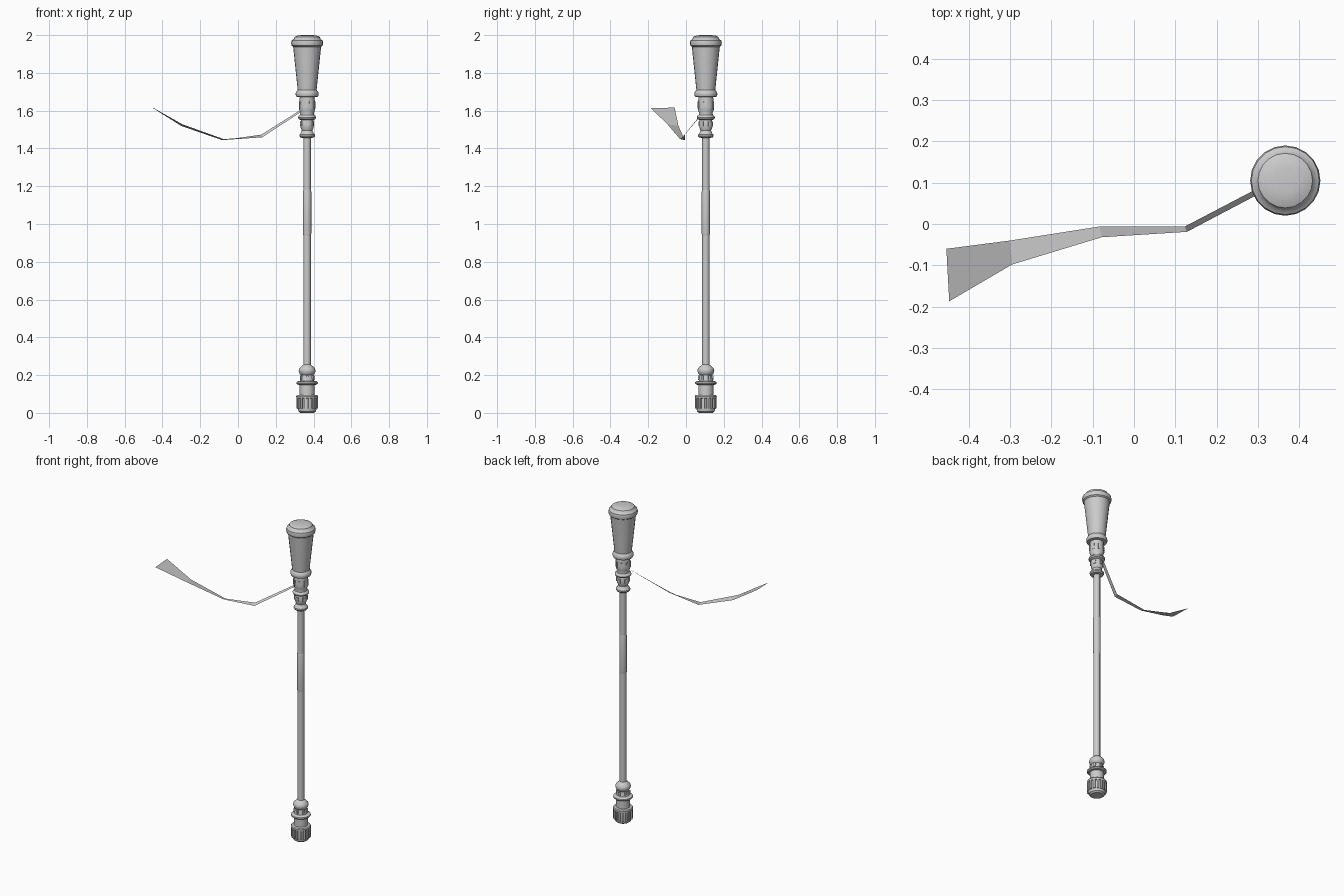
import bpy, bmesh
from math import sin, cos, pi
from mathutils import Matrix, Vector

CX, CY = 0.366, 0.105   # staff axis
SIDES = 20


def make_object(name, bm, smooth=True):
    bmesh.ops.recalc_face_normals(bm, faces=bm.faces)
    me = bpy.data.meshes.new(name)
    bm.to_mesh(me)
    bm.free()
    ob = bpy.data.objects.new(name, me)
    bpy.context.collection.objects.link(ob)
    if smooth:
        bpy.ops.object.select_all(action='DESELECT')
        ob.select_set(True)
        bpy.context.view_layer.objects.active = ob
        bpy.ops.object.shade_smooth_by_angle(angle=0.6)
    return ob


def lathe(name, profile, sides=SIDES):
    """Closed solid turned round the staff axis from (radius, z) points."""
    bm = bmesh.new()
    rings = []
    for r, z in profile:
        rings.append([bm.verts.new((CX + r * cos(2 * pi * i / sides),
                                    CY + r * sin(2 * pi * i / sides), z))
                      for i in range(sides)])
    for a, b in zip(rings, rings[1:]):
        for i in range(sides):
            j = (i + 1) % sides
            bm.faces.new((a[i], a[j], b[j], b[i]))
    bm.faces.new(rings[0])
    bm.faces.new(rings[-1])
    return make_object(name, bm)


def studs(name, count, radius, z, size, turn=0.0):
    """Small blocks spaced evenly round the axis."""
    bm = bmesh.new()
    for i in range(count):
        m = (Matrix.Translation((CX, CY, z))
             @ Matrix.Rotation(2 * pi * i / count + turn, 4, 'Z')
             @ Matrix.Translation((radius, 0, 0))
             @ Matrix.Diagonal((*size, 1)))
        bmesh.ops.create_cube(bm, size=1, matrix=m)
    return make_object(name, bm, False)


# Long shaft and its slightly thicker hand wrap
lathe("shaft", [(0.020, 0.22), (0.020, 1.48)], 12)
lathe("hand_wrap", [(0.020, 0.94), (0.022, 0.95), (0.022, 1.17), (0.020, 1.18)], 12)

# Foot: ribbed cap, neck, ring and bulb
lathe("foot_cap", [(0.036, 0), (0.046, 0.008), (0.050, 0.022), (0.050, 0.075),
                   (0.057, 0.078), (0.058, 0.088), (0.054, 0.094), (0.040, 0.096)])
studs("foot_cap_ribs", 16, 0.051, 0.050, (0.012, 0.010, 0.056), pi / 16)
lathe("foot_collar", [(0.040, 0.09), (0.040, 0.148), (0.052, 0.150), (0.057, 0.156),
                      (0.056, 0.163), (0.048, 0.168), (0.037, 0.170), (0.033, 0.200),
                      (0.040, 0.208), (0.045, 0.222), (0.042, 0.235), (0.030, 0.247),
                      (0.020, 0.255)])
studs("foot_studs", 6, 0.035, 0.186, (0.012, 0.012, 0.022), pi / 6)

# Neck: stacked rings and collars under the head
lathe("neck_collar", [(0.020, 1.455), (0.036, 1.458), (0.041, 1.465), (0.041, 1.473),
                      (0.034, 1.480), (0.028, 1.495), (0.034, 1.510), (0.036, 1.530),
                      (0.033, 1.550), (0.045, 1.556), (0.048, 1.564), (0.045, 1.572),
                      (0.037, 1.578), (0.036, 1.590), (0.042, 1.605), (0.043, 1.625),
                      (0.039, 1.670), (0.039, 1.685)])
studs("lower_neck_studs", 6, 0.034, 1.530, (0.010, 0.012, 0.024), pi / 6)
studs("upper_neck_studs", 8, 0.041, 1.630, (0.008, 0.010, 0.036), pi / 8)

# Tapered head with base ring, rim and low dome
lathe("head", [(0.040, 1.672), (0.057, 1.674), (0.061, 1.684), (0.060, 1.696),
               (0.053, 1.706), (0.050, 1.710), (0.074, 1.938), (0.082, 1.944),
               (0.085, 1.958), (0.082, 1.972), (0.072, 1.978), (0.066, 1.991),
               (0.052, 1.997), (0.030, 2.0)])

# Streaming ribbon: a thin strip that widens towards its free end
ribbon = [((-0.454, -0.060, 1.616), (-0.447, -0.187, 1.614)),
          ((-0.300, -0.040, 1.519), (-0.295, -0.098, 1.528)),
          ((-0.083, -0.006, 1.444), (-0.078, -0.032, 1.450)),
          ((0.123, -0.006, 1.473), (0.128, -0.019, 1.459)),
          ((0.335, 0.105, 1.606), (0.335, 0.090, 1.594))]
bm = bmesh.new()
rows = [[bm.verts.new(p) for p in pair] for pair in ribbon]
for a, b in zip(rows, rows[1:]):
    bm.faces.new((a[0], a[1], b[1], b[0]))
make_object("ribbon", bm, False)
